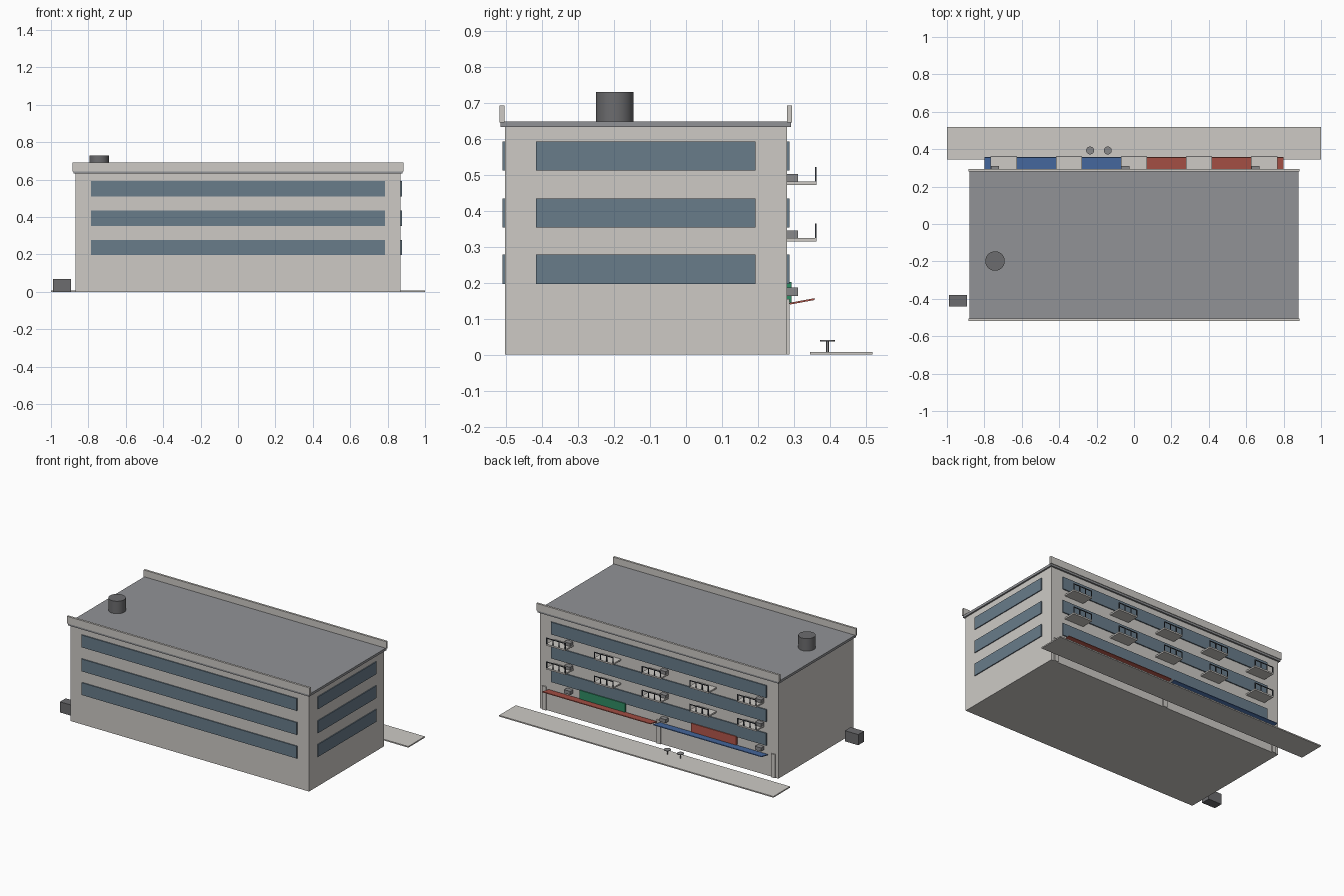
import bpy, bmesh, math
from mathutils import Matrix

if "Cube" in bpy.data.objects:
    bpy.data.objects.remove(bpy.data.objects["Cube"])


def mat(name, r, g, b):
    m = bpy.data.materials.new(name)
    m.diffuse_color = (r, g, b, 1)
    m.use_nodes = True
    m.node_tree.nodes["Principled BSDF"].inputs["Base Color"].default_value = m.diffuse_color
    return m


WALL = mat("pale_concrete", 0.61, 0.59, 0.56)
GLASS = mat("blue_grey_glass", 0.14, 0.20, 0.255)
ROOF = mat("roof_grey", 0.285, 0.29, 0.305)
METAL = mat("unit_grey", 0.25, 0.25, 0.255)
DARK = mat("dark_grey", 0.15, 0.15, 0.157)
RAIL = mat("rail_black", 0.045, 0.055, 0.07)
BLUE = mat("awning_blue", 0.072, 0.165, 0.41)
RED = mat("awning_red", 0.45, 0.095, 0.07)
GREEN = mat("sign_green", 0.03, 0.27, 0.13)


def finish(name, bm, material):
    me = bpy.data.meshes.new(name)
    bm.to_mesh(me)
    bm.free()
    me.materials.append(material)
    ob = bpy.data.objects.new(name, me)
    bpy.context.collection.objects.link(ob)
    return ob


def boxes(name, material, *bounds):
    """One object made of boxes, each given as (x0, x1, y0, y1, z0, z1)."""
    bm = bmesh.new()
    for x0, x1, y0, y1, z0, z1 in bounds:
        m = (Matrix.Translation(((x0 + x1) / 2, (y0 + y1) / 2, (z0 + z1) / 2))
             @ Matrix.Diagonal((x1 - x0, y1 - y0, z1 - z0, 1)))
        bmesh.ops.create_cube(bm, size=1, matrix=m)
    return finish(name, bm, material)


def cylinders(name, material, *parts):
    """One object made of upright cylinders (x, y, radius, z0, z1)."""
    bm = bmesh.new()
    for x, y, r, z0, z1 in parts:
        bmesh.ops.create_cone(bm, cap_ends=True, segments=32, radius1=r, radius2=r, depth=z1 - z0,
                              matrix=Matrix.Translation((x, y, (z0 + z1) / 2)))
    for f in bm.faces:
        f.smooth = len(f.verts) == 4
    for e in bm.edges:
        e.smooth = e.calc_face_angle(0) < math.radians(30)
    return finish(name, bm, material)


FRONT, BACK, SIDE = -0.503, 0.28, 0.87

# Main block, roof slab, front and back parapets
boxes("building_body", WALL, (-SIDE, SIDE, FRONT, BACK, 0, 0.632))
boxes("roof_slab", ROOF, (-0.88, 0.88, -0.515, 0.291, 0.632, 0.648))
boxes("front_parapet", WALL, (-0.885, 0.885, -0.518, -0.504, 0.645, 0.692))
boxes("back_parapet", WALL, (-0.885, 0.885, 0.281, 0.295, 0.645, 0.692))

# Window bands on front, back and right side
for i, z in enumerate((0.197, 0.353, 0.511), 1):
    top = z + 0.081
    boxes(f"front_window_{i}", GLASS, (-0.785, 0.785, FRONT - 0.007, FRONT, z, top))
    boxes(f"back_window_{i}", GLASS, (-0.785, 0.785, BACK, BACK + 0.007, z, top))
    boxes(f"right_window_{i}", GLASS, (SIDE, SIDE + 0.006, -0.417, 0.193, z, top))

# Balconies with railings
PITCH = 0.348
for floor, z in enumerate((0.314, 0.471), 1):
    for col in range(5):
        x = (col - 2) * PITCH
        boxes(f"balcony_{floor}_{col + 1}", WALL, (x - 0.07, x + 0.07, BACK, 0.362, z, z + 0.010))
        rails = [(x - 0.07, x + 0.07, 0.358, 0.362, z + 0.046, z + 0.051)]
        for k in range(4):
            px = x - 0.067 + k * 0.134 / 3
            rails.append((px - 0.003, px + 0.003, 0.358, 0.362, z + 0.010, z + 0.046))
        boxes(f"railing_{floor}_{col + 1}", RAIL, *rails)

# Air conditioning units
for row, z in enumerate((0.163, 0.322, 0.479), 1):
    for col in range(3):
        x = (col - 1) * 2 * PITCH - 0.047
        boxes(f"air_unit_{row}_{col + 1}", METAL, (x - 0.022, x + 0.022, BACK, 0.311, z, z + 0.023))

# Ground floor pilasters
for i, x in enumerate((-0.835, 0, 0.835), 1):
    boxes(f"pilaster_{i}", WALL, (x - 0.015, x + 0.015, BACK, 0.288, 0, 0.155))

# Awnings tilting up outwards, and shop signs above them
for name, x, awning, sign in (("left", -0.405, BLUE, RED), ("right", 0.405, RED, GREEN)):
    a = boxes(f"{name}_awning", awning, (-0.395, 0.395, -0.035, 0.035, -0.0025, 0.0025))
    a.location = (x, 0.3225, 0.148)
    a.rotation_euler.x = math.radians(10.5)
    boxes(f"{name}_sign", sign, (x - 0.165, x + 0.165, BACK, 0.293, 0.145, 0.202))

# Pavement with two cafe tables
boxes("pavement", WALL, (-1, 1, 0.345, 0.518, 0, 0.008))
for i, x in enumerate((-0.235, -0.14), 1):
    cylinders(f"cafe_table_{i}", METAL, (x, 0.393, 0.021, 0.037, 0.041), (x, 0.393, 0.0035, 0.008, 0.037))

# Roof tank and side utility box
cylinders("roof_tank", DARK, (-0.743, -0.198, 0.052, 0.648, 0.73))
boxes("utility_box", DARK, (-0.99, -0.892, -0.44, -0.38, 0, 0.07))
